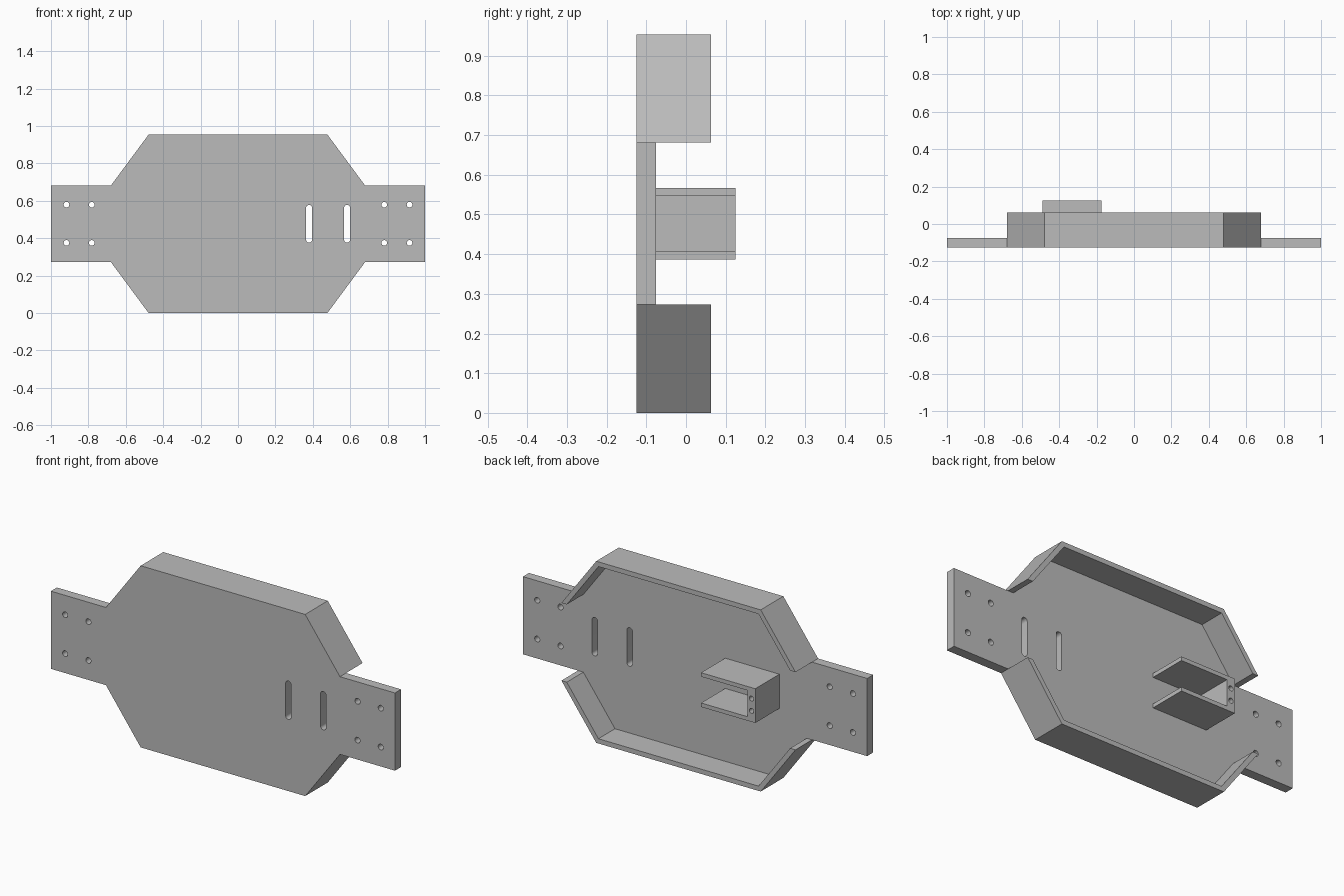
import bpy, bmesh, math

cube = bpy.data.objects.get("Cube")
if cube:
    bpy.data.objects.remove(cube, do_unlink=True)

MID = 0.477                                   # height of the symmetry line
FRONT, PLATE_BACK, WALL_BACK, BRACKET_BACK = -0.125, -0.075, 0.0625, 0.125

grey = bpy.data.materials.new("plain grey")
grey.use_nodes = True
grey.diffuse_color = (0.5, 0.5, 0.5, 1)
grey.node_tree.nodes["Principled BSDF"].inputs["Base Color"].default_value = (0.5, 0.5, 0.5, 1)


def prism(name, profile, y0, y1):
    """Extrude an (x, height from symmetry line) profile from y0 to y1."""
    bm = bmesh.new()
    face = bm.faces.new([bm.verts.new((x, y0, MID + z)) for x, z in profile])
    new = bmesh.ops.extrude_face_region(bm, geom=[face])["geom"]
    bmesh.ops.translate(bm, vec=(0, y1 - y0, 0),
                        verts=[v for v in new if isinstance(v, bmesh.types.BMVert)])
    bmesh.ops.recalc_face_normals(bm, faces=bm.faces)
    mesh = bpy.data.meshes.new(name)
    bm.to_mesh(mesh)
    bm.free()
    mesh.materials.append(grey)
    obj = bpy.data.objects.new(name, mesh)
    bpy.context.collection.objects.link(obj)
    return obj


def slot(x, z, radius, half_length=0.0, steps=12):
    """Round hole, or an upright slot when half_length is given."""
    points = []
    for side in (1, -1):
        for i in range(steps + (half_length > 0)):
            a = math.pi * i / steps
            points.append((x + side * radius * math.cos(a),
                           z + side * (half_length + radius * math.sin(a))))
    return points


def combine(target, tool, operation):
    """Apply a boolean and discard the tool."""
    tool.hide_render = True
    mod = target.modifiers.new(operation.lower(), "BOOLEAN")
    mod.operation, mod.object, mod.solver = operation, tool, "EXACT"
    bpy.context.view_layer.objects.active = target
    bpy.ops.object.modifier_apply(modifier=mod.name)
    bpy.data.objects.remove(tool, do_unlink=True)


# Base plate with a mounting tab at each end
quarter = [(1, 0.204), (0.68, 0.204), (0.478, MID)]
upper = quarter + [(-x, z) for x, z in reversed(quarter)]
plate = prism("chassis_plate", upper + [(x, -z) for x, z in reversed(upper)], FRONT, PLATE_BACK)

# Folded side walls along the upper and lower edges
outer = [(0.68, 0.204), (0.478, MID)]
inner = [(0.465, MID - 0.025), (0.649, 0.204)]
wall = outer + [(-x, z) for x, z in reversed(outer)] \
    + [(-x, z) for x, z in reversed(inner)] + inner
for sign in (1, -1):
    combine(plate, prism("wall", [(x, sign * z) for x, z in wall], FRONT, WALL_BACK), "UNION")

# Screw holes in the tabs and two slots
cuts = [slot(x * sx, z, 0.015) for sx in (1, -1) for x in (0.782, 0.917) for z in (-0.102, 0.102)]
cuts += [slot(x, 0, 0.016, 0.085) for x in (0.38, 0.583)]
for cut in cuts:
    combine(plate, prism("cutter", cut, FRONT - 0.1, PLATE_BACK + 0.1), "DIFFERENCE")

# U-shaped bracket on the back, open towards the middle
upper = [(-0.175, 0.09), (-0.175, 0.069), (-0.445, 0.069)]
left = [(-0.49, -0.09), (-0.49, 0.09)]
bracket = prism("rear_bracket", left + upper + [(x, -z) for x, z in reversed(upper)],
                PLATE_BACK, BRACKET_BACK)
for z in (-0.032, 0.032):
    combine(bracket, prism("cutter", slot(-0.468, z, 0.013), PLATE_BACK + 0.02, BRACKET_BACK + 0.1),
            "DIFFERENCE")

# Smooth the hole walls, keep the plate edges sharp
for obj in (plate, bracket):
    bpy.ops.object.select_all(action="DESELECT")
    obj.select_set(True)
    bpy.context.view_layer.objects.active = obj
    bpy.ops.object.shade_smooth_by_angle(angle=math.radians(30))
